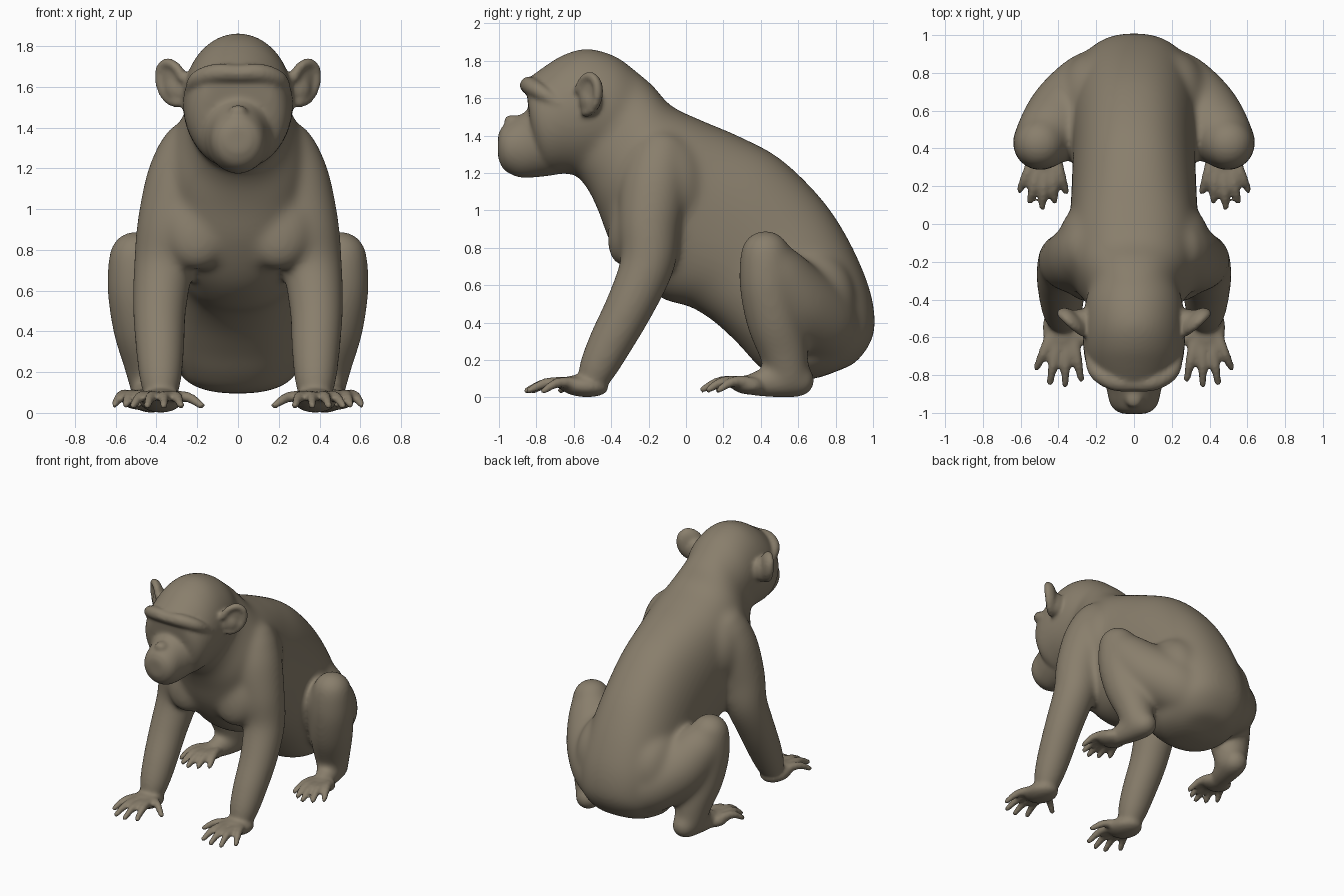
import bpy, bmesh, math
from mathutils import Vector

fur = bpy.data.materials.new("grey brown fur")
fur.diffuse_color = (0.25, 0.21, 0.15, 1)
bm = bmesh.new()


def spline(rows, steps):
    """Catmull-Rom through rows of numbers."""
    out = []
    for i in range(len(rows) - 1):
        p = [rows[max(0, min(len(rows) - 1, i + k))] for k in (-1, 0, 1, 2)]
        for s in range(steps):
            t = s / steps
            out.append([b + 0.5 * t * (c - a + t * (2 * a - 5 * b + 4 * c - d + t * (3 * (b - c) + d - a)))
                        for a, b, c, d in zip(*p)])
    return out + [list(rows[-1])]


def loft(rings, n, power=1.0):
    """Skin rings given as (centre, half axis u, half axis v); power below 1 is boxier."""
    def soft_box(x):
        return math.copysign(abs(x) ** power, x)
    loops = []
    for c, u, v in rings:
        loops.append([bm.verts.new(c + u * soft_box(math.cos(2 * math.pi * k / n))
                                   + v * soft_box(math.sin(2 * math.pi * k / n))) for k in range(n)])
    for a, b in zip(loops, loops[1:]):
        for k in range(n):
            bm.faces.new((a[k], a[(k + 1) % n], b[(k + 1) % n], b[k]))
    bm.faces.new(loops[0][::-1])
    bm.faces.new(loops[-1])


def slices(rows, power=1.0):
    """Trunk-like part: rows of (upper y, upper z, lower y, lower z, half width)."""
    rings = []
    for by, bz, fy, fz, w in spline(rows, 6):
        b, f = Vector((0, by, bz)), Vector((0, fy, fz))
        rings.append(((b + f) / 2, Vector((w, 0, 0)), (b - f) / 2))
    loft(rings, 64, power)


def tube(rows, side=1, steps=5, n=28):
    """Limb-like part: rows of (x, y, z, radius), rounded at both ends."""
    pts = spline(rows, steps)
    P = [Vector((p[0] * side, p[1], p[2])) for p in pts]
    R = [p[3] for p in pts]
    T = [(P[min(i + 1, len(P) - 1)] - P[max(i - 1, 0)]).normalized() for i in range(len(P))]
    caps = (0.97, 0.8, 0.5)
    start = [(P[0] - T[0] * R[0] * c, T[0], R[0] * math.sqrt(1 - c * c)) for c in caps]
    end = [(P[-1] + T[-1] * R[-1] * c, T[-1], R[-1] * math.sqrt(1 - c * c)) for c in reversed(caps)]
    rings, u = [], T[0].orthogonal().normalized()
    for p, t, r in start + list(zip(P, T, R)) + end:
        u = (u - t * u.dot(t)).normalized()
        rings.append((p, u * r, t.cross(u) * r))
    loft(rings, n)


def blob(c, a, b, d):
    """Ellipsoid from a centre and three half-axis vectors."""
    res = bmesh.ops.create_uvsphere(bm, u_segments=32, v_segments=18, radius=1)
    a, b, d = Vector(a), Vector(b), Vector(d)
    for v in res["verts"]:
        v.co = Vector(c) + a * v.co.x + b * v.co.y + d * v.co.z


def fused(name, iterations):
    """Object from everything built so far, fused to one skin and softened."""
    bmesh.ops.recalc_face_normals(bm, faces=bm.faces)
    mesh = bpy.data.meshes.new(name)
    bm.to_mesh(mesh)
    mesh.materials.append(fur)
    obj = bpy.data.objects.new(name, mesh)
    bpy.context.collection.objects.link(obj)
    fuse = obj.modifiers.new("fuse", 'REMESH')
    fuse.mode = 'VOXEL'
    fuse.voxel_size = 0.0125
    fuse.use_smooth_shade = True
    soft = obj.modifiers.new("soften", 'SMOOTH')
    soft.factor = 0.5
    soft.iterations = iterations
    return obj


# Trunk from rump to neck
slices([(0.82, 0.145, 0.73, 0.11, 0.05), (0.91, 0.19, 0.64, 0.095, 0.17), (0.99, 0.30, 0.48, 0.105, 0.28),
        (1.01, 0.42, 0.38, 0.175, 0.32),
        (0.975, 0.60, 0.28, 0.285, 0.34), (0.87, 0.84, 0.15, 0.405, 0.335), (0.725, 1.06, 0.02, 0.485, 0.325),
        (0.505, 1.275, -0.12, 0.525, 0.33), (0.285, 1.395, -0.28, 0.64, 0.34), (0.085, 1.48, -0.40, 0.82, 0.35),
        (-0.08, 1.56, -0.47, 1.00, 0.32), (-0.18, 1.67, -0.53, 1.12, 0.26), (-0.30, 1.77, -0.60, 1.20, 0.22)], 0.88)

# Skull
slices([(-0.22, 1.70, -0.25, 1.32, 0.18), (-0.36, 1.815, -0.40, 1.25, 0.25), (-0.52, 1.865, -0.53, 1.195, 0.27),
        (-0.65, 1.835, -0.65, 1.195, 0.27), (-0.75, 1.775, -0.74, 1.195, 0.255), (-0.82, 1.725, -0.79, 1.25, 0.225),
        (-0.86, 1.70, -0.82, 1.35, 0.17)])

for s in (1, -1):
    # Shoulder blade and breast muscle
    blob((0.21 * s, -0.09, 1.16), (0.19, 0, 0), (0, 0.20, 0.06), (0, -0.08, 0.27))
    blob((0.20 * s, -0.25, 0.98), (0.20, 0, 0), (0, 0.15, 0), (0, 0.08, 0.28))
    # Arm
    tube([(0.22, -0.14, 1.26, 0.18), (0.27, -0.17, 1.12, 0.187), (0.33, -0.195, 0.92, 0.167),
          (0.365, -0.205, 0.72, 0.148), (0.385, -0.295, 0.50, 0.132), (0.382, -0.40, 0.30, 0.12),
          (0.38, -0.47, 0.16, 0.104), (0.38, -0.50, 0.085, 0.085)], s)
    # Hip mass, thigh, knee and shin
    blob((0.22 * s, 0.64, 0.50), (0.19, 0, 0), (0, 0.25, -0.10), (0, 0.10, 0.28))
    tube([(0.14, 0.74, 0.36, 0.20), (0.23, 0.70, 0.42, 0.21), (0.355, 0.58, 0.52, 0.21),
          (0.455, 0.475, 0.66, 0.175), (0.50, 0.425, 0.75, 0.138)], s)
    tube([(0.50, 0.425, 0.757, 0.138), (0.492, 0.435, 0.60, 0.15), (0.465, 0.47, 0.42, 0.15),
          (0.435, 0.515, 0.27, 0.136), (0.42, 0.55, 0.12, 0.11)], s)
    # Heel and instep
    tube([(0.41, 0.60, 0.09, 0.092), (0.435, 0.48, 0.085, 0.088), (0.465, 0.36, 0.07, 0.068)], s)

# Soften the big masses, then add the finer parts to that skin
masses = fused("softened masses", 45)
smooth_mesh = bpy.data.meshes.new_from_object(masses.evaluated_get(bpy.context.evaluated_depsgraph_get()))
bpy.data.objects.remove(masses)
bm.clear()
bm.from_mesh(smooth_mesh)

# Muzzle, jaw and nose
slices([(-0.62, 1.56, -0.64, 1.20, 0.19), (-0.78, 1.575, -0.77, 1.18, 0.175), (-0.87, 1.52, -0.88, 1.175, 0.145),
        (-0.945, 1.475, -0.94, 1.195, 0.13), (-0.985, 1.445, -0.98, 1.225, 0.105), (-1.005, 1.40, -1.005, 1.28, 0.06)])
blob((0, -0.925, 1.48), (0.045, 0, 0), (0, 0.05, 0), (0, 0, 0.032))

# Brow ridge
arch = [(0.235, -0.68, 1.57, 0.03), (0.20, -0.78, 1.635, 0.042), (0.11, -0.835, 1.668, 0.046)]
tube(arch + [(0, -0.845, 1.667, 0.043)] + [(-x, y, z, r) for x, y, z, r in reversed(arch)])

for s in (1, -1):
    # Ear: thick shell with a raised rim and a fleshy root
    out, up = Vector((0.75 * s, 0.66, 0.12)), Vector((0.14 * s, 0.04, 1.0))
    back = Vector((-0.64 * s, 0.76, 0))
    centre = Vector((0.325 * s, -0.525, 1.62))
    blob(centre + back * 0.02, out * 0.095, up * 0.11, back * 0.035)
    blob((0.28 * s, -0.51, 1.59), (0.08, 0, 0), (0, 0.06, 0), (0, 0, 0.085))
    rim = []
    for k in range(11):
        a = math.radians(-100 + k * 26)
        rim.append((*(centre + out * 0.08 * math.cos(a) + up * 0.097 * math.sin(a)), 0.025))
    tube(rim, 1, 3, 12)

    # Hand: palm, four fingers and thumb
    blob((0.38 * s, -0.55, 0.06), (0.105, 0, 0), (0, 0.135, -0.01), (0, 0, 0.058))
    for kx, ky, tx, ty in ((0.455, -0.63, 0.515, -0.76), (0.415, -0.67, 0.445, -0.84),
                           (0.36, -0.67, 0.365, -0.85), (0.315, -0.65, 0.28, -0.82), (0.30, -0.58, 0.18, -0.67)):
        mx, my = (kx + tx) / 2, (ky + ty) / 2
        tube([(kx * 0.7 + 0.114, ky + 0.07, 0.065, 0.036), (kx, ky, 0.08, 0.032),
              (mx, my, 0.075, 0.027), (tx, ty, 0.036, 0.02)], s, 4, 12)

    # Foot: ball and five toes
    blob((0.475 * s, 0.33, 0.065), (0.10, 0, 0), (0, 0.10, -0.01), (0, 0, 0.05))
    for kx, ky, tx, ty in ((0.55, 0.30, 0.605, 0.18), (0.52, 0.25, 0.55, 0.12), (0.475, 0.24, 0.485, 0.09),
                           (0.43, 0.26, 0.42, 0.12), (0.405, 0.31, 0.36, 0.17)):
        mx, my = (kx + tx) / 2, (ky + ty) / 2
        tube([(kx * 0.7 + 0.1425, ky + 0.07, 0.07, 0.034), (kx, ky, 0.085, 0.032),
              (mx, my, 0.08, 0.027), (tx, ty, 0.042, 0.02)], s, 4, 12)

# Finished skin
fused("monkey", 8)
bm.free()
